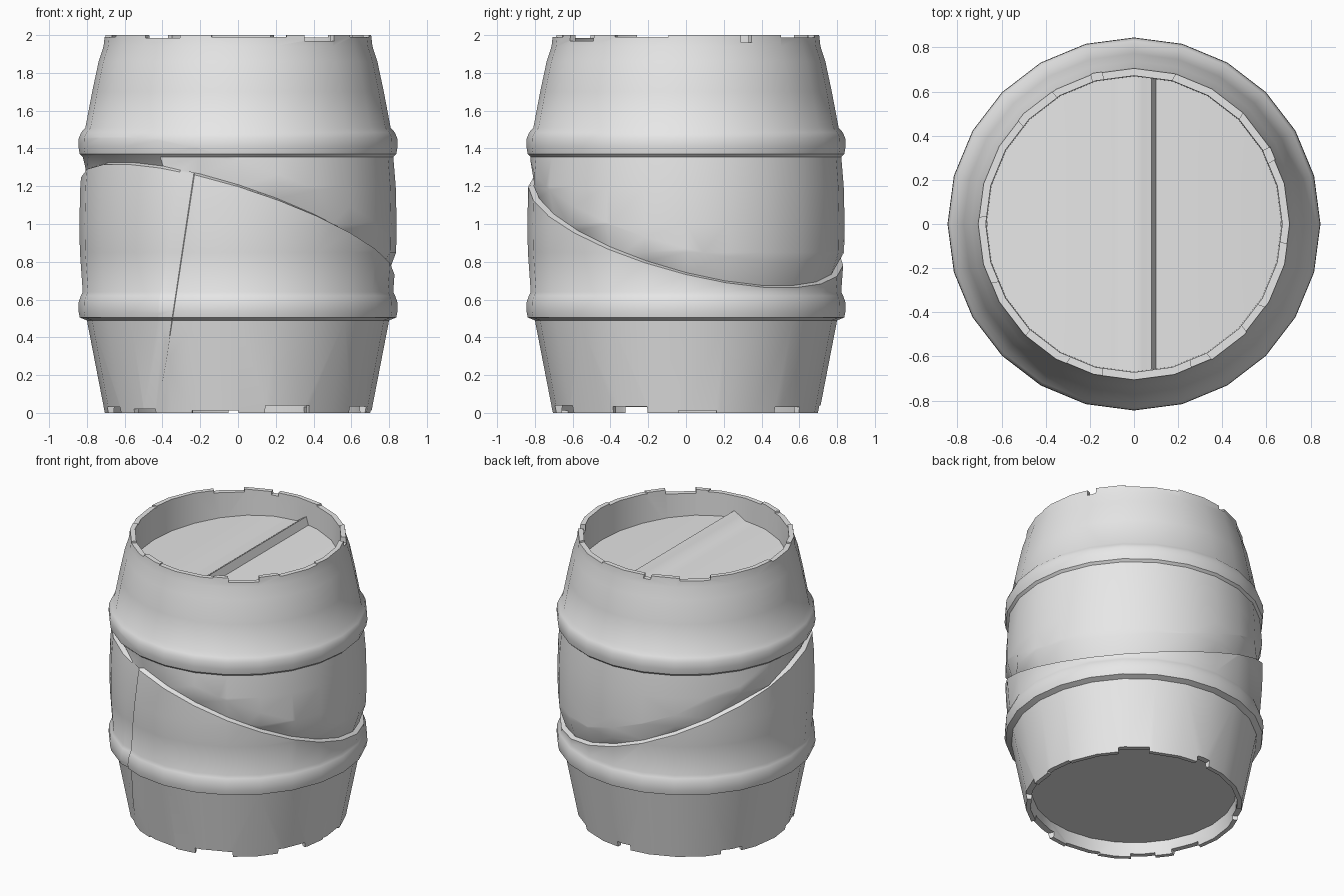
import bpy, bmesh, math
from mathutils import Vector, Matrix

if "Cube" in bpy.data.objects:
    bpy.data.objects.remove(bpy.data.objects["Cube"])

SIDES = 24
grey = bpy.data.materials.new("plain_grey")
grey.diffuse_color = (0.8, 0.8, 0.8, 1)
grey.use_nodes = True
grey.node_tree.nodes["Principled BSDF"].inputs["Base Color"].default_value = grey.diffuse_color


def make_object(name, bm):
    bmesh.ops.recalc_face_normals(bm, faces=bm.faces[:])
    me = bpy.data.meshes.new(name)
    bm.to_mesh(me)
    bm.free()
    me.materials.append(grey)
    ob = bpy.data.objects.new(name, me)
    bpy.context.collection.objects.link(ob)
    return ob


def smooth(ob, angle=35):
    bpy.ops.object.select_all(action='DESELECT')
    ob.select_set(True)
    bpy.context.view_layer.objects.active = ob
    bpy.ops.object.shade_smooth_by_angle(angle=math.radians(angle))


def lathe(profile):
    """Closed turned solid; first and last points lie on the axis."""
    bm = bmesh.new()
    rings = []
    for r, z in profile:
        if r == 0:
            rings.append([bm.verts.new((0, 0, z))] * SIDES)
        else:
            rings.append([bm.verts.new((r * math.cos(i * math.tau / SIDES),
                                        r * math.sin(i * math.tau / SIDES), z))
                          for i in range(SIDES)])
    for a, b in zip(rings, rings[1:]):
        for i in range(SIDES):
            j = (i + 1) % SIDES
            loop = list(dict.fromkeys((a[i], a[j], b[j], b[i])))
            bm.faces.new(loop)
    return bm


def cut(bm, co, no, keep=None):
    """Slice faces along a plane and return the new vertices."""
    faces = [f for f in bm.faces if keep is None or keep(f.calc_center_median())]
    edges = {e for f in faces for e in f.edges}
    verts = {v for f in faces for v in f.verts}
    res = bmesh.ops.bisect_plane(bm, geom=list(verts) + list(edges) + faces,
                                 dist=1e-5, plane_co=co, plane_no=no)
    return [g for g in res['geom_cut'] if isinstance(g, bmesh.types.BMVert)]


def push_in(verts, depth):
    for v in verts:
        r = math.hypot(v.co.x, v.co.y)
        v.co.x *= 1 - depth / r
        v.co.y *= 1 - depth / r


# Barrel body: recessed bottom, bulging wall with two hoops, open top rim
profile = [(0, .1), (.665, .1), (.675, 0), (.705, 0), (.80, .49), (.838, .505),
           (.845, .54), (.843, .59), (.832, .62), (.822, .64), (.837, .85),
           (.84, 1.0), (.835, 1.2), (.822, 1.355), (.838, 1.37), (.845, 1.41),
           (.843, 1.455), (.83, 1.485), (.808, 1.51), (.772, 1.7), (.738, 1.86),
           (.712, 1.94), (.705, 2.0), (.672, 2.0), (.668, 1.74), (0, 1.74)]
bm = lathe(profile)

# Slanted overlap around the wall: upper half tucks in behind the lower lip
slant = Vector((.31, .25, 1)).normalized()
mid = Vector((0, 0, 1.0))
cut(bm, mid + slant * .12, slant)
cut(bm, mid - slant * .01, slant)
fold = cut(bm, mid, slant)

# Straight seam on the front left, below the slanted overlap
seam_n = Vector((1.25, 0, -.19)).normalized()
seam_p = Vector((-.43, 0, 0))


def front_low(c):
    return c.y < -.3 and (c - mid).dot(slant) < -.004 and math.hypot(c.x, c.y) > .69


cut(bm, seam_p - seam_n * .07, seam_n, front_low)
cut(bm, seam_p + seam_n * .008, seam_n, front_low)
seam = [v for v in cut(bm, seam_p, seam_n, front_low) if v.co.z > .01]
push_in(fold, .032)
push_in([v for v in seam if v not in fold], .012)
body = make_object("barrel_body", bm)

# Chips in both rims: angle in degrees, width, depth
top_chips = [(-125, .22, .014), (-85, .40, .009), (-52, .2, .03), (-20, .3, .01),
             (27, .06, .04), (60, .35, .012), (104, .05, .025), (130, .2, .02),
             (190, .3, .01)]
bottom_chips = [(-135, .16, .02), (-100, .25, .012), (-68, .25, .04), (-25, .2, .035),
                (5, .2, .012), (50, .2, .03), (90, .1, .04), (150, .15, .03),
                (200, .2, .03)]
bm = bmesh.new()
for chips, z in ((top_chips, 2), (bottom_chips, 0)):
    for deg, width, depth in chips:
        m = (Matrix.Rotation(math.radians(deg), 4, 'Z') @ Matrix.Translation((.69, 0, z))
             @ Matrix.Diagonal((.18, width, 2 * depth, 1)))
        bmesh.ops.create_cube(bm, size=1, matrix=m)
cutter = make_object("rim_chip_cutter", bm)
cutter.hide_render = True
mod = body.modifiers.new("chips", 'BOOLEAN')
mod.operation = 'DIFFERENCE'
mod.solver = 'EXACT'
mod.object = cutter
bpy.context.view_layer.objects.active = body
bpy.ops.object.modifier_apply(modifier=mod.name)
bpy.data.objects.remove(cutter)
smooth(body)

# Top lid: two shallow halves meeting in a raised joint
bm = bmesh.new()
R = .672
xs = [-R * math.cos(i * math.pi / 24) for i in range(1, 24)]
xs = sorted([x for x in xs if not -.04 < x < .13] + [0, .04, .08, .10])
rows = []
for x in xs:
    z = {.04: 1.86, .08: 1.885, .10: 1.83}.get(x, 1.83 - .06 * (x / R) ** 2)
    y = math.sqrt(R * R - x * x)
    rows.append([bm.verts.new((x, y * t, z)) for t in (-1, -.5, 0, .5, 1)])
for a, b in zip(rows, rows[1:]):
    for i in range(4):
        bm.faces.new((a[i], b[i], b[i + 1], a[i + 1]))
lid = make_object("top_lid", bm)
if lid.data.polygons[0].normal.z < 0:
    lid.data.flip_normals()
smooth(lid, 40)
